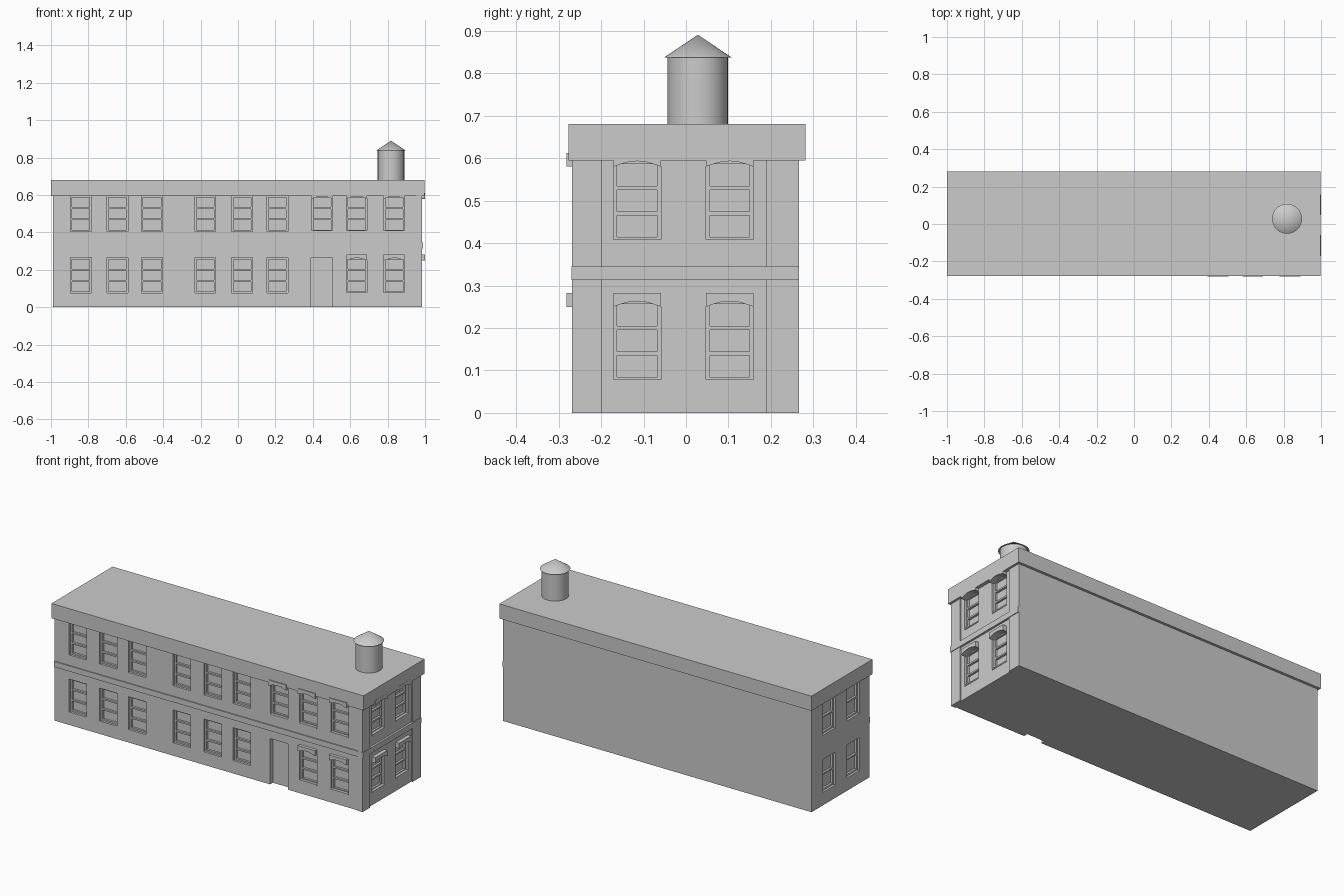
import bpy, bmesh, math
from mathutils import Vector

if "Cube" in bpy.data.objects:
    bpy.data.objects.remove(bpy.data.objects["Cube"])

X0, X1, Y0, Y1 = -0.99, 0.977, -0.264, 0.266

# u runs along the wall, d is the distance outwards from it
WALLS = {
    "front": lambda u, d, z: Vector((u, Y0 - d, z)),
    "right": lambda u, d, z: Vector((X1 + d, u, z)),
    "left": lambda u, d, z: Vector((X0 - d, u, z)),
}


def finish(bm, name):
    bmesh.ops.recalc_face_normals(bm, faces=bm.faces)
    me = bpy.data.meshes.new(name)
    bm.to_mesh(me)
    bm.free()
    ob = bpy.data.objects.new(name, me)
    bpy.context.collection.objects.link(ob)
    return ob


def prism(bm, wall, outline, d0, d1):
    """Extrude a (u, z) outline between two depths on a wall."""
    at = WALLS[wall]
    a = [bm.verts.new(at(u, d0, z)) for u, z in outline]
    b = [bm.verts.new(at(u, d1, z)) for u, z in outline]
    bm.faces.new(a)
    bm.faces.new(b[::-1])
    n = len(a)
    for i in range(n):
        j = (i + 1) % n
        bm.faces.new((a[i], b[i], b[j], a[j]))


def slab(bm, wall, u0, u1, z0, z1, d0, d1):
    prism(bm, wall, [(u0, z0), (u1, z0), (u1, z1), (u0, z1)], d0, d1)


def block(name, x0, x1, y0, y1, z0, z1):
    bm = bmesh.new()
    at = lambda x, y, z: bm.verts.new((x, y, z))
    a = [at(x, y, z0) for x, y in ((x0, y0), (x1, y0), (x1, y1), (x0, y1))]
    top = bmesh.ops.extrude_face_region(bm, geom=[bm.faces.new(a)])
    for v in top["geom"]:
        if isinstance(v, bmesh.types.BMVert):
            v.co.z = z1
    return finish(bm, name)


# window layout: wall, centre, bottom, panes, hood
W, H = 0.112, 0.19
windows = []
for i, u in enumerate((-0.84, -0.645, -0.46, -0.175, 0.022, 0.21, 0.45, 0.635, 0.835)):
    windows.append(("front", u, 0.405, 3, i > 5))
    if i != 6:
        windows.append(("front", u, 0.075, 3, i > 5))
for wall in ("right", "left"):
    for u in (-0.115, 0.103):
        for z in (0.075, 0.405):
            windows.append((wall, u, z, 2 if wall == "left" else 3, wall == "right"))

# main walls with window and door recesses
walls = block("building_walls", X0, X1, Y0, Y1, 0, 0.61)
bm = bmesh.new()
for wall, u, z, panes, hood in windows:
    slab(bm, wall, u - W / 2, u + W / 2, z, z + H, -0.025, 0.05)
slab(bm, "front", 0.39, 0.505, -0.05, 0.265, -0.025, 0.05)
cutter = finish(bm, "recess_cutter")
cutter.hide_render = True
mod = walls.modifiers.new("recesses", "BOOLEAN")
mod.operation, mod.solver, mod.object = "DIFFERENCE", "EXACT", cutter
bpy.context.view_layer.objects.active = walls
bpy.ops.object.modifier_apply(modifier=mod.name)
bpy.data.objects.remove(cutter)

# window sashes, sills and arched hoods
sashes, sills, hoods = bmesh.new(), bmesh.new(), bmesh.new()
for wall, u, z, panes, hood in windows:
    a, b, t = u - W / 2, u + W / 2, 0.009
    for s0 in (a, b - t):
        slab(sashes, wall, s0, s0 + t, z, z + H, -0.026, -0.013)
    for k in range(panes + 1):
        r = z + k * (H - t) / panes
        slab(sashes, wall, a + t, b - t, r, r + t, -0.026, -0.013)
    if hood:
        slab(sills, wall, a, b, z - 0.003, z + 0.004, -0.025, 0.003)
        arc = [(a + W * k / 10, z + 0.175 + 0.013 * math.sin(math.pi * k / 10)) for k in range(11)]
        out = 0.018 if wall == "front" else 0.022
        prism(hoods, wall, arc + [(b, z + 0.207), (a, z + 0.207)], -0.025, out)
finish(sashes, "window_sashes")
finish(sills, "window_sills")
finish(hoods, "window_hoods")

# belt course round the front and right side
bm = bmesh.new()
slab(bm, "front", X0, X1 + 0.012, 0.313, 0.345, -0.01, 0.006)
slab(bm, "right", Y0, Y1, 0.313, 0.345, -0.01, 0.012)
finish(bm, "belt_course")

# corner pilasters
bm = bmesh.new()
slab(bm, "right", Y0, -0.198, 0, 0.6, -0.01, 0.008)
slab(bm, "right", 0.19, Y1, 0, 0.6, -0.01, 0.008)
slab(bm, "front", 0.955, X1 + 0.008, 0, 0.6, -0.01, 0.005)
finish(bm, "corner_pilasters")

# cornice and flat roof
block("roof_cornice", -1, 0.998, -0.277, 0.281, 0.595, 0.68)

# rooftop water tank
for name, r0, r1, z0, z1 in (("water_tank", 0.071, 0.071, 0.675, 0.838),
                             ("tank_roof", 0.08, 0, 0.837, 0.891)):
    bpy.ops.mesh.primitive_cone_add(vertices=32, radius1=r0, radius2=r1, depth=z1 - z0,
                                    location=(0.818, 0.028, (z0 + z1) / 2))
    bpy.context.object.name = name
    bpy.ops.object.shade_smooth_by_angle(angle=math.radians(30))
